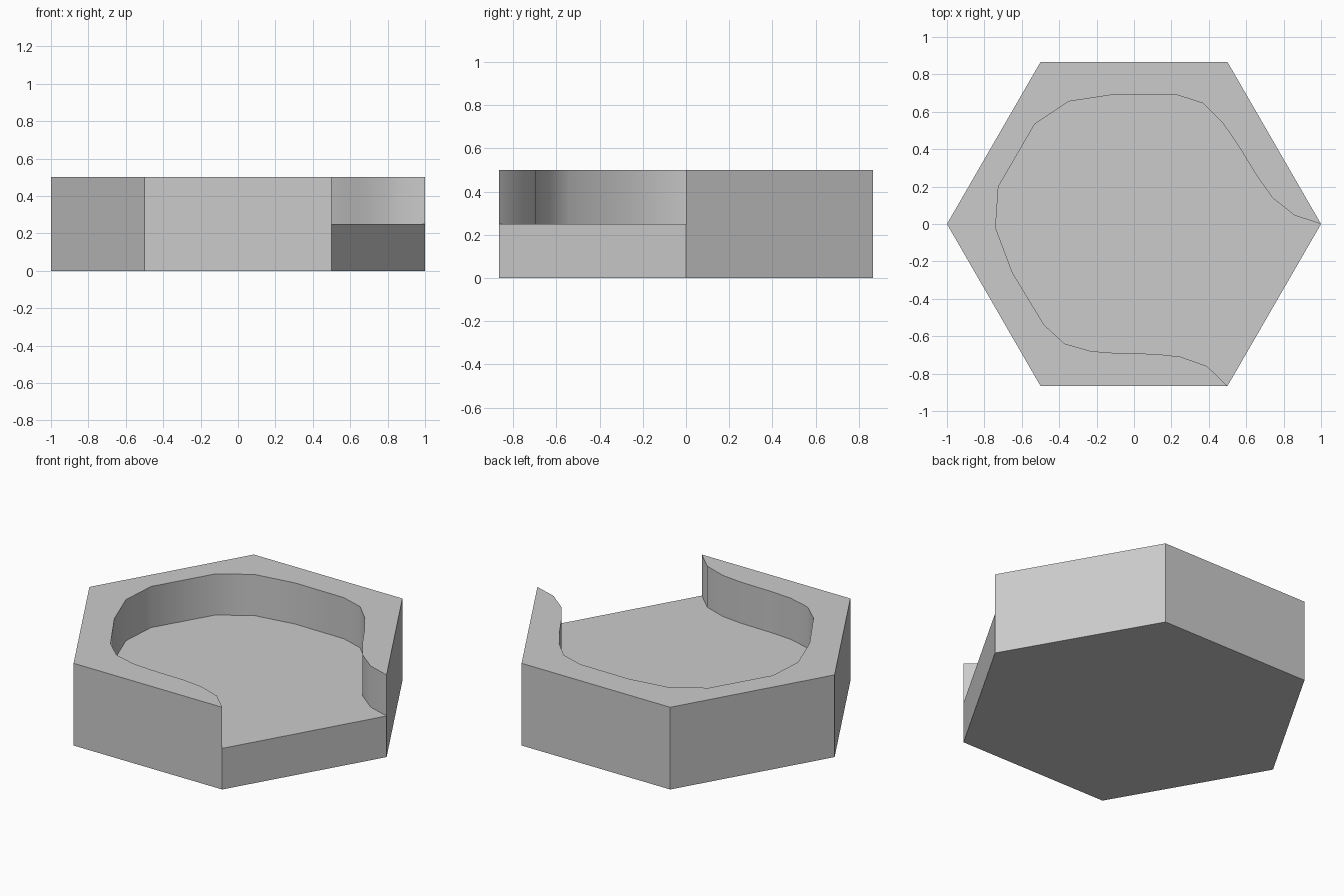
import bpy, bmesh, math

if "Cube" in bpy.data.objects:
    bpy.data.objects.remove(bpy.data.objects["Cube"])

FLOOR, TOP = 0.25, 0.5
# hexagon corners, counter-clockwise from +x
hexa = [(math.cos(math.radians(60 * i)), math.sin(math.radians(60 * i))) for i in range(6)]
# inner edge of the rim, from the front right corner round to the right corner
curve = [hexa[5], (0.39, -0.76), (0.25, -0.71), (0.12, -0.695), (-0.1, -0.69),
         (-0.23, -0.68), (-0.37, -0.64), (-0.48, -0.54), (-0.65, -0.26),
         (-0.74, -0.02), (-0.725, 0.2), (-0.53, 0.535), (-0.35, 0.655),
         (-0.1, 0.693), (0.23, 0.69), (0.37, 0.645), (0.475, 0.54),
         (0.57, 0.4), (0.655, 0.26), (0.74, 0.14), (0.86, 0.045), hexa[0]]

bm = bmesh.new()


def ring(points, z):
    return [bm.verts.new((x, y, z)) for x, y in points]


base = ring(hexa, 0)
low = ring(curve, FLOOR)
high = ring(curve, TOP)
# outer top corners share the ends of the curve
outer = [high[-1]] + ring(hexa[1:5], TOP) + [high[0]]

# underside, floor and rim top
bm.faces.new(base[::-1])
flats = [bm.faces.new(low[::-1]), bm.faces.new(outer + high[1:-1])]

# outer walls: five full height, one low at the opening
for i in range(5):
    loop = [base[i], base[i + 1]]
    if i == 4:
        loop.append(low[0])
    loop += [outer[i + 1], outer[i]]
    if i == 0:
        loop.append(low[-1])
    bm.faces.new(loop)
bm.faces.new((base[5], base[0], low[-1], low[0]))

# curved inner wall
for i in range(len(curve) - 1):
    bm.faces.new((low[i], low[i + 1], high[i + 1], high[i]))

bmesh.ops.recalc_face_normals(bm, faces=bm.faces[:])
bmesh.ops.triangulate(bm, faces=flats, ngon_method='EAR_CLIP')

mesh = bpy.data.meshes.new("hex_tile")
bm.to_mesh(mesh)
bm.free()
tile = bpy.data.objects.new("hex_tile", mesh)
bpy.context.collection.objects.link(tile)

# smooth the curved wall, keep corners sharp
bpy.context.view_layer.objects.active = tile
tile.select_set(True)
bpy.ops.object.shade_smooth_by_angle(angle=math.radians(40))
